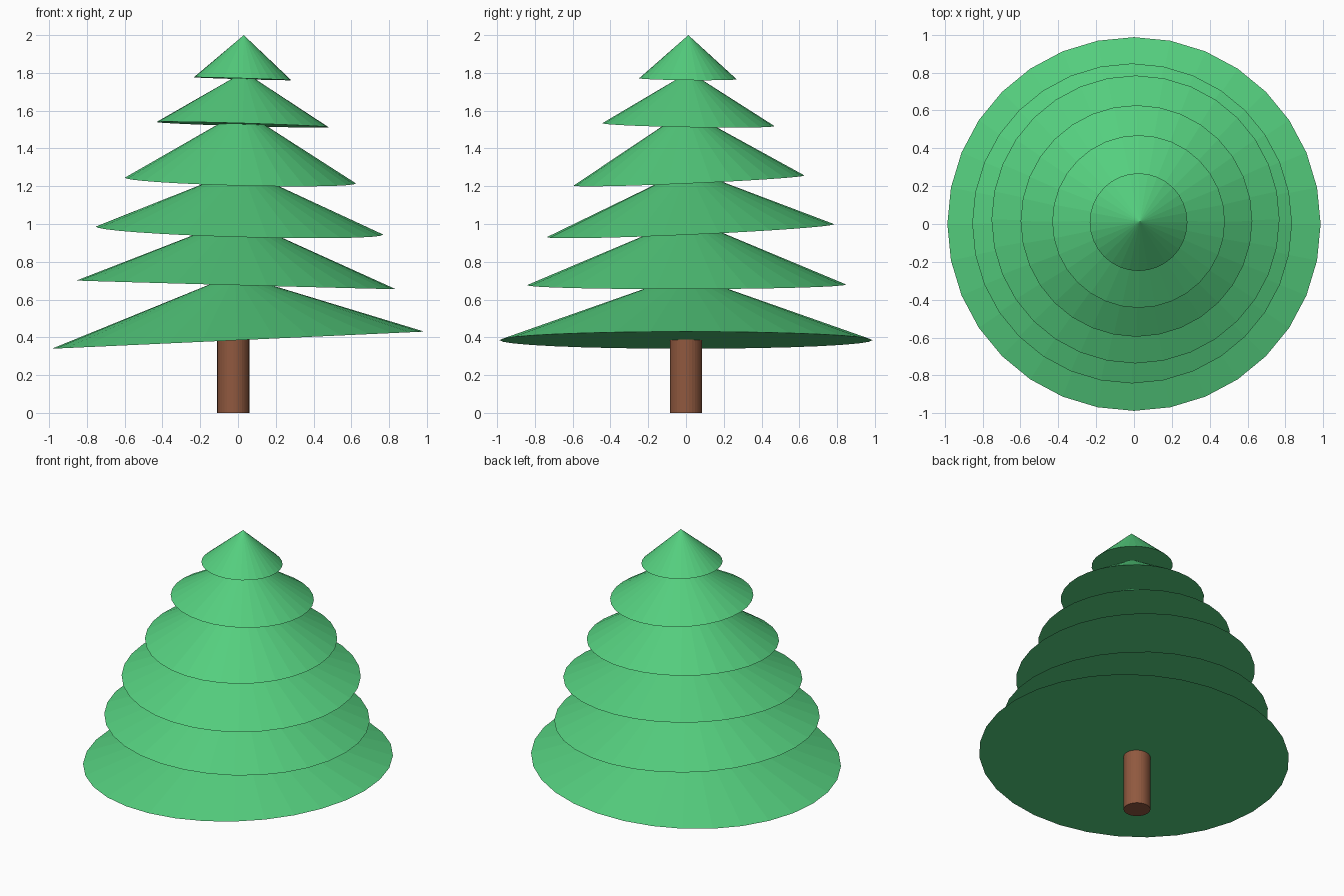
import bpy

if "Cube" in bpy.data.objects:
    bpy.data.objects.remove(bpy.data.objects["Cube"])


def material(name, color):
    m = bpy.data.materials.new(name)
    m.diffuse_color = (*color, 1)
    m.use_nodes = True
    m.node_tree.nodes["Principled BSDF"].inputs["Base Color"].default_value = m.diffuse_color
    return m


green = material("needles", (0.09, 0.62, 0.21))
brown = material("bark", (0.28, 0.10, 0.05))

# Trunk, slightly off centre, ending inside the lowest tier
bpy.ops.mesh.primitive_cylinder_add(vertices=32, radius=0.085, depth=0.42,
                                    location=(-0.025, 0, 0.21))
trunk = bpy.context.object
trunk.name = "trunk"
trunk.data.materials.append(brown)

# Branch tiers: base centre x, y, z, radius, height, tilt about x and y
tiers = [
    (0.000, 0.000, 0.385, 0.987, 0.350, 0.000, -0.046),
    (-0.010, 0.003, 0.678, 0.845, 0.355, 0.002, 0.027),
    (0.008, 0.024, 0.965, 0.761, 0.328, 0.045, 0.028),
    (0.013, 0.016, 1.230, 0.612, 0.372, 0.044, 0.025),
    (0.024, 0.013, 1.526, 0.456, 0.280, -0.017, 0.030),
    (0.024, 0.010, 1.769, 0.258, 0.231, -0.010, 0.030),
]
for i, (x, y, z, r, h, tilt_x, tilt_y) in enumerate(tiers, 1):
    bpy.ops.mesh.primitive_cone_add(vertices=32, radius1=r, radius2=0, depth=h)
    tier = bpy.context.object
    tier.name = f"branch_tier_{i}"
    for v in tier.data.vertices:      # pivot at the base centre
        v.co.z += h / 2
    tier.location = (x, y, z)
    tier.rotation_euler = (tilt_x, tilt_y, 0)
    tier.data.materials.append(green)
